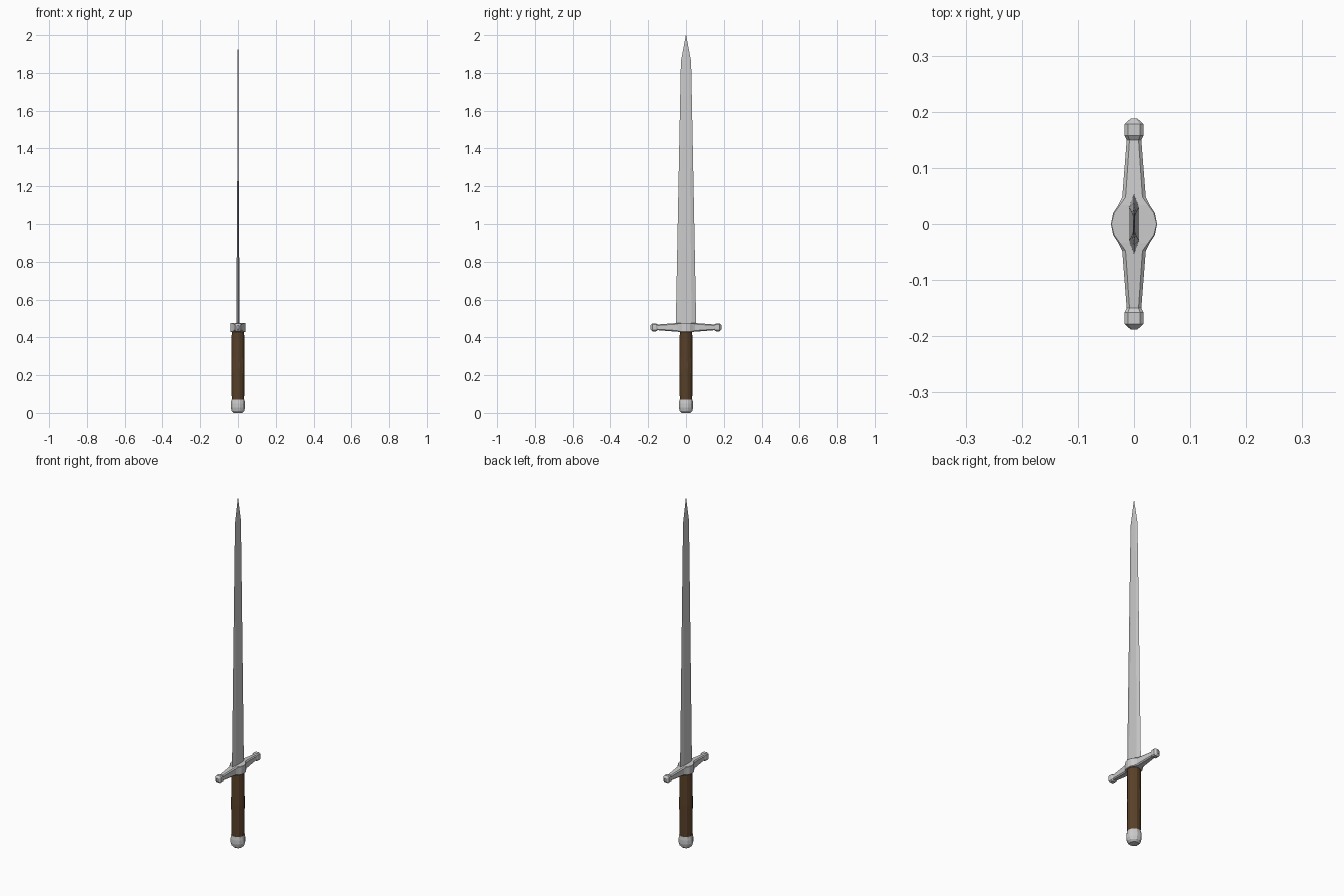
import bpy, bmesh, math

if "Cube" in bpy.data.objects:
    bpy.data.objects.remove(bpy.data.objects["Cube"])


def loft(name, rings, material=None):
    """Skin a list of equal-length closed rings and cap both ends."""
    bm = bmesh.new()
    loops = [[bm.verts.new(p) for p in ring] for ring in rings]
    n = len(loops[0])
    for a, b in zip(loops, loops[1:]):
        for i in range(n):
            j = (i + 1) % n
            bm.faces.new((a[i], a[j], b[j], b[i]))
    bm.faces.new(loops[0])
    bm.faces.new(loops[-1])
    bmesh.ops.remove_doubles(bm, verts=bm.verts, dist=1e-6)
    bmesh.ops.recalc_face_normals(bm, faces=bm.faces)
    mesh = bpy.data.meshes.new(name)
    bm.to_mesh(mesh)
    bm.free()
    obj = bpy.data.objects.new(name, mesh)
    bpy.context.collection.objects.link(obj)
    if material:
        mesh.materials.append(material)
    return obj


def circle(r, z, n=12):
    return [(r * math.cos(math.tau * (i + .5) / n),
             r * math.sin(math.tau * (i + .5) / n), z) for i in range(n)]


def guard_section(y, hx, hz, c, zc=0.453):
    """Chamfered rectangle across the guard."""
    pts = [(hx, hz - c), (hx - c, hz), (c - hx, hz), (-hx, hz - c),
           (-hx, c - hz), (c - hx, -hz), (hx - c, -hz), (hx, c - hz)]
    return [(x, y, zc + z) for x, z in pts]


def blade_section(z, w, t):
    """Flat blade with bevelled cutting edges."""
    pts = [(0, w), (t, w * .55), (t, -w * .55), (0, -w), (-t, -w * .55), (-t, w * .55)]
    return [(x, y, z) for x, y in pts]


wood = bpy.data.materials.new("grip_brown")
wood.diffuse_color = (0.10, 0.052, 0.022, 1)
wood.use_nodes = True
wood.node_tree.nodes["Principled BSDF"].inputs["Base Color"].default_value = wood.diffuse_color

# Pommel
loft("pommel", [circle(r, z) for r, z in
                [(.024, 0), (.034, .010), (.039, .028), (.039, .050), (.036, .070)]])

# Grip
loft("grip", [circle(r, z) for r, z in [(.034, .065), (.036, .25), (.034, .435)]], wood)

# Crossguard, mirrored from one half profile: y, half width, half height, chamfer
half = [(0, .041, .024, .001), (.02, .037, .024, .002), (.034, .028, .024, .003),
        (.048, .021, .023, .006), (.15, .013, .015, .005), (.158, .017, .021, .006),
        (.178, .017, .021, .006), (.188, .006, .010, .003)]
profile = [(-y, a, b, c) for y, a, b, c in reversed(half[1:])] + half
loft("crossguard", [guard_section(*p) for p in profile])

# Blade
loft("blade", [blade_section(*s) for s in
               [(.46, .054, .009), (1.30, .038, .0035), (1.86, .027, .002), (2.0, .0008, .0005)]])
